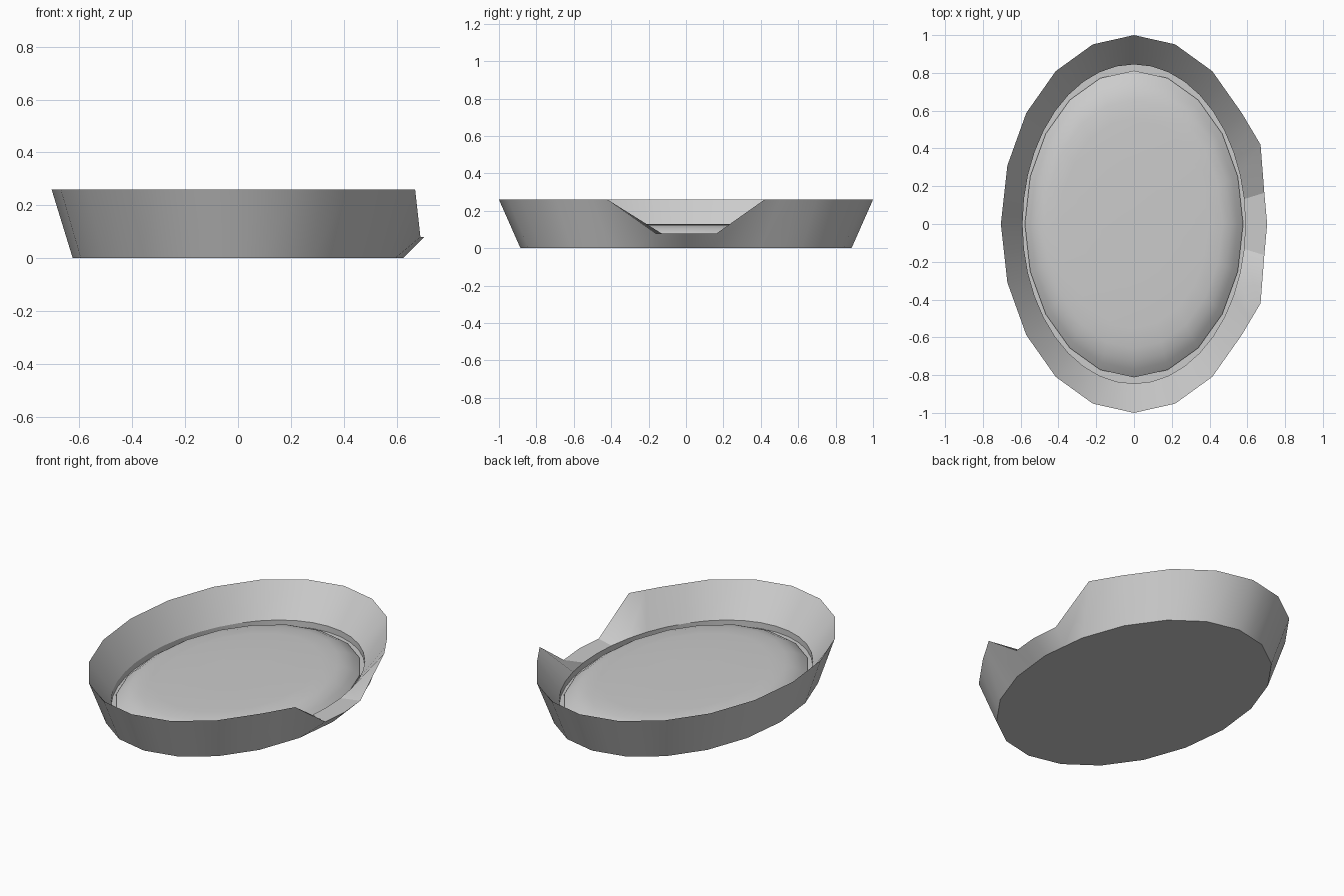
import bpy, bmesh
from math import cos, sin, tau, radians

if "Cube" in bpy.data.objects:
    bpy.data.objects.remove(bpy.data.objects["Cube"])


def oval(i, n, rx, ry, z):
    a = tau * i / n
    return (rx * cos(a), ry * sin(a), z)


def loft(name, rings, angle):
    """Skin a stack of closed rings and cap both ends."""
    bm = bmesh.new()
    loops = [[bm.verts.new(p) for p in ring] for ring in rings]
    n = len(loops[0])
    for lo, hi in zip(loops, loops[1:]):
        for i in range(n):
            j = (i + 1) % n
            bm.faces.new((lo[i], lo[j], hi[j], hi[i]))
    bm.faces.new(loops[0][::-1])
    bm.faces.new(loops[-1])
    bmesh.ops.recalc_face_normals(bm, faces=bm.faces)
    mesh = bpy.data.meshes.new(name)
    bm.to_mesh(mesh)
    bm.free()
    ob = bpy.data.objects.new(name, mesh)
    bpy.context.collection.objects.link(ob)
    bpy.ops.object.select_all(action='DESELECT')
    ob.select_set(True)
    bpy.context.view_layer.objects.active = ob
    bpy.ops.object.shade_smooth_by_angle(angle=radians(angle))
    return ob


def coarse(rx, ry, z, fixed=None):
    """20-sided oval with edge midpoints; fixed points replace some corners."""
    fixed = fixed or {}
    pts = [fixed.get(i, oval(i, 40, rx, ry, z)) for i in range(40)]
    for i in range(1, 40, 2):
        if i not in fixed:
            pts[i] = tuple((a + b) / 2 for a, b in zip(pts[i - 1], pts[(i + 1) % 40]))
    return pts


# Bed wall: flared outside, knife-edge rim with an entry dip on +x, sloped inside
dip = {0: (0.705, 0, 0.08)}
for s, a, b in ((1, 1, 2), (-1, 39, 38)):
    dip[a] = (0.69, s * 0.165, 0.08)
    dip[b] = (0.67, s * 0.42, 0.26)
inner = [[oval(i, 40, 0.59, 0.845, z) for i in range(40)] for z in (0.08, 0.045)]
loft("bed_wall", [coarse(0.625, 0.885, 0), coarse(0.705, 1.0, 0.26, dip)] + inner, 30)

# Cushion: low pillow with a rounded edge
profile = [(1.0, 0.03), (1.0, 0.055), (0.95, 0.083), (0.89, 0.106), (0.81, 0.121), (0.68, 0.127), (0.3, 0.13)]
loft("cushion", [[oval(i, 20, 0.578 * k, 0.812 * k, z) for i in range(20)] for k, z in profile], 40)
